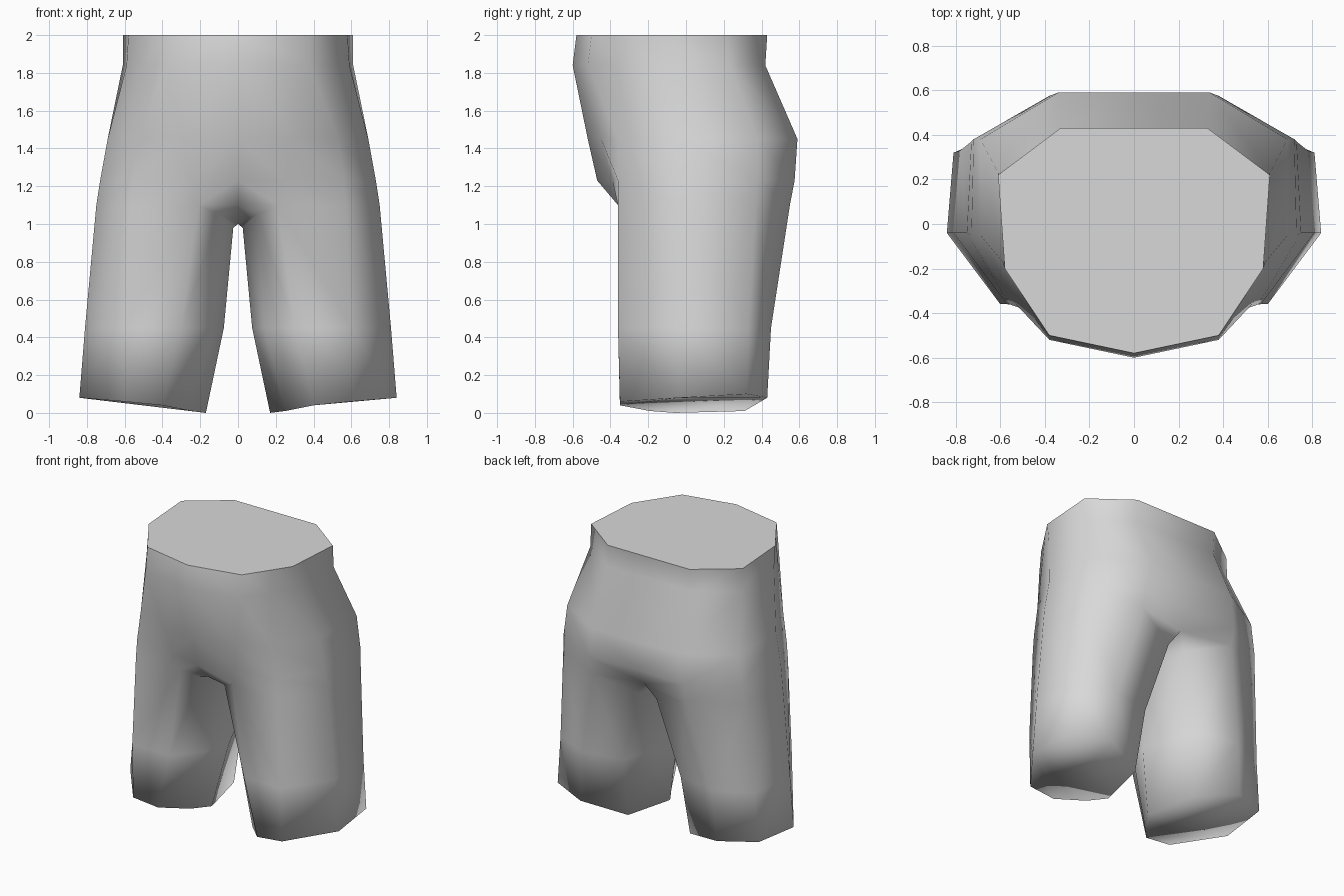
import bpy, bmesh

cube = bpy.data.objects.get("Cube")
if cube:
    bpy.data.objects.remove(cube, do_unlink=True)

cloth = bpy.data.materials.new("grey_cloth")
cloth.use_nodes = True
cloth.diffuse_color = (0.69, 0.69, 0.69, 1)
cloth.node_tree.nodes["Principled BSDF"].inputs["Base Color"].default_value = (0.69, 0.69, 0.69, 1)

# Left half of the torso: open rings from front centre round the side to back centre
torso = [
    (2.00, [(0, -.58), (.38, -.50), (.50, -.32), (.58, -.20), (.61, .22), (.33, .43), (0, .43)]),
    (1.84, [(0, -.60), (.38, -.52), (.50, -.34), (.59, -.17), (.61, .23), (.33, .42), (0, .42)]),
    (1.45, [(0, -.52), (.30, -.45), (.53, -.36), (.69, -.05), (.69, .38), (.34, .59), (0, .59)]),
    (1.23, [(0, -.47), (.25, -.39), (.56, -.36), (.73, -.05), (.72, .38), (.38, .575), (0, .56)]),
    (1.10, [(0, -.35), (.21, -.36), (.57, -.36), (.75, -.04), (.73, .37), (.38, .55), (0, .48)]),
]
# Inside of the thigh at the top: back, middle, front
thigh = [(.07, .44, .99), (.025, .02, .98), (.10, -.30, 1.05)]
# Leg rings: outside points front to back, then the inside points
knee = [(.30, -.36), (.60, -.36), (.81, -.04), (.78, .33), (.52, .45),
        (.23, .39), (.075, 0), (.14, -.17)]
hem = [(.40, -.35, .04), (.60, -.35, .06), (.84, -.04, .08), (.81, .32, .10), (.55, .43, .08),
       (.25, .31, .01), (.17, -.06, 0), (.25, -.19, .01)]

bm = bmesh.new()


def ring(points):
    return [bm.verts.new(p) for p in points]


def bridge(upper, lower, closed):
    n = len(upper)
    for i in range(n if closed else n - 1):
        j = (i + 1) % n
        bm.faces.new((upper[i], lower[i], lower[j], upper[j]))


# Torso
body = [ring([(x, y, z) for x, y in pts]) for z, pts in torso]
for a, b in zip(body, body[1:]):
    bridge(a, b, False)

# Crotch: a narrow strip between the thighs, joined to the torso by a triangle at each end
front, *outer, back = body[-1]
inner = ring(thigh)
middle = bm.verts.new((0, .02, 1.0))
bridge([back, middle, front], inner, False)
bm.faces.new((outer[-1], inner[0], back))
bm.faces.new((front, inner[-1], outer[0]))

# Leg
leg = [outer + inner, ring([(x, y, .45) for x, y in knee]), ring(hem)]
for a, b in zip(leg, leg[1:]):
    bridge(a, b, True)

# Closed waist and leg ends
waist = bm.faces.new(body[0])
bm.faces.new(leg[-1][::-1])
for f in bm.faces:
    f.smooth = f is not waist
for e in waist.edges:
    e.smooth = False

mesh = bpy.data.meshes.new("shorts")
bm.to_mesh(mesh)
bm.free()
mesh.materials.append(cloth)
shorts = bpy.data.objects.new("shorts", mesh)
bpy.context.collection.objects.link(shorts)

# Right half
mirror = shorts.modifiers.new("mirror", 'MIRROR')
mirror.use_axis[0] = True
mirror.use_clip = True
mirror.merge_threshold = 0.001
